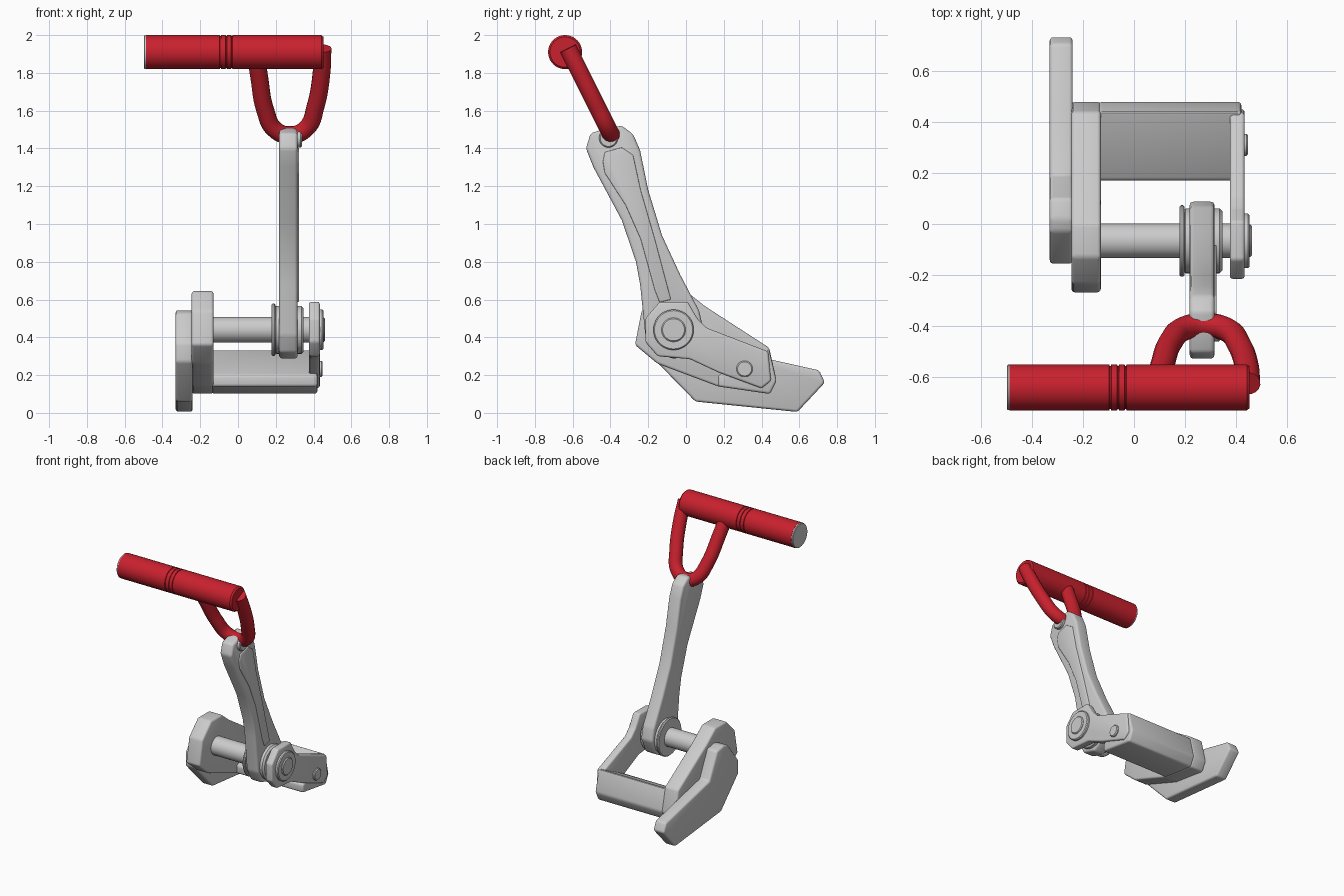
import bpy, bmesh, math

cube = bpy.data.objects.get("Cube")
if cube:
    bpy.data.objects.remove(cube, do_unlink=True)


def make_material(name, rgb):
    mat = bpy.data.materials.new(name)
    mat.use_nodes = True
    mat.diffuse_color = (*rgb, 1)
    mat.node_tree.nodes["Principled BSDF"].inputs["Base Color"].default_value = (*rgb, 1)
    return mat


GREY = make_material("light grey metal", (0.6, 0.6, 0.6))
RED = make_material("red plastic", (0.58, 0.015, 0.027))


def select_only(obj):
    bpy.ops.object.select_all(action="DESELECT")
    obj.select_set(True)
    bpy.context.view_layer.objects.active = obj


def finish(name, bm, mat, bevel=0.0):
    bmesh.ops.recalc_face_normals(bm, faces=bm.faces)
    mesh = bpy.data.meshes.new(name)
    bm.to_mesh(mesh)
    bm.free()
    mesh.materials.append(mat)
    obj = bpy.data.objects.new(name, mesh)
    bpy.context.collection.objects.link(obj)
    select_only(obj)
    if bevel:
        mod = obj.modifiers.new("soft edges", "BEVEL")
        mod.width = bevel
        mod.segments = 3
        mod.limit_method = "ANGLE"
        mod.angle_limit = math.radians(12)
        bpy.ops.object.modifier_apply(modifier=mod.name)
    bpy.ops.object.shade_smooth_by_angle(angle=math.radians(32))
    return obj


def plate(name, x0, x1, profile, bevel=0.014):
    """Side profile (y, z) extruded across x."""
    bm = bmesh.new()
    face = bm.faces.new([bm.verts.new((x0, y, z)) for y, z in profile])
    result = bmesh.ops.extrude_face_region(bm, geom=[face])
    verts = [v for v in result["geom"] if isinstance(v, bmesh.types.BMVert)]
    bmesh.ops.translate(bm, vec=(x1 - x0, 0, 0), verts=verts)
    return finish(name, bm, GREY, bevel)


def turned(name, y, z, rings, mat=GREY, sides=48):
    """Round part about an x-parallel axis, from (x, radius) rings."""
    bm = bmesh.new()
    loops = []
    for x, r in rings:
        angles = [math.tau * i / sides for i in range(sides)]
        loops.append([bm.verts.new((x, y + r * math.cos(a), z + r * math.sin(a))) for a in angles])
    for a, b in zip(loops, loops[1:]):
        for i in range(sides):
            j = (i + 1) % sides
            bm.faces.new((a[i], a[j], b[j], b[i]))
    bm.faces.new(loops[0])
    bm.faces.new(loops[-1])
    return finish(name, bm, mat)


def disc(name, y, z, x0, x1, r, soft=0.006):
    return turned(name, y, z, [(x0, r - soft), (x0 + soft, r), (x1 - soft, r), (x1, r - soft)])


# Pedal plate and the thick bracket beside it
plate("pedal_plate", -0.33, -0.24, [
    (-0.155, 0.27), (-0.155, 0.37), (-0.03, 0.53), (0.02, 0.545), (0.10, 0.53), (0.19, 0.34),
    (0.46, 0.28), (0.705, 0.225), (0.735, 0.16), (0.59, 0.005), (0.05, 0.06)])
plate("thick_bracket", -0.245, -0.13, [
    (-0.27, 0.36), (-0.235, 0.54), (-0.13, 0.645), (0.0, 0.645), (0.10, 0.565), (0.44, 0.345),
    (0.48, 0.17), (0.445, 0.10), (0.17, 0.14), (-0.15, 0.26)])

# Crossbar and thin bracket
plate("crossbar", -0.14, 0.42, [
    (0.17, 0.20), (0.17, 0.14), (0.445, 0.10), (0.48, 0.17), (0.44, 0.335)])
plate("thin_bracket", 0.375, 0.433, [
    (-0.14, 0.587), (-0.215, 0.50), (-0.215, 0.375), (-0.15, 0.30), (0.02, 0.285), (0.17, 0.215),
    (0.40, 0.13), (0.45, 0.17), (0.435, 0.325), (0.11, 0.45), (0.06, 0.50), (0.01, 0.587)], 0.012)

# Axle with its washers and end caps
AY, AZ = -0.066, 0.44
disc("axle", AY, AZ, -0.15, 0.40, 0.068)
disc("inner_washer", AY, AZ, 0.178, 0.198, 0.14)
disc("hub", AY, AZ, 0.19, 0.347, 0.127, 0.012)
disc("axle_cap", AY, AZ, 0.42, 0.452, 0.107)
disc("axle_pin", AY, AZ, 0.42, 0.461, 0.064)
disc("crossbar_pin", 0.31, 0.233, 0.40, 0.447, 0.043)

# Lever arm with raised side panel
plate("lever_arm", 0.218, 0.315, [
    (-0.53, 1.40), (-0.505, 1.48), (-0.43, 1.505), (-0.34, 1.52), (-0.28, 1.476), (-0.243, 1.39),
    (-0.20, 1.18), (-0.127, 0.94), (-0.03, 0.73), (0.07, 0.54), (0.09, 0.45), (0.04, 0.34),
    (-0.06, 0.285), (-0.17, 0.32), (-0.215, 0.41), (-0.243, 0.68), (-0.265, 0.80),
    (-0.34, 1.02), (-0.49, 1.30)], 0.016)
plate("arm_panel", 0.30, 0.323, [
    (-0.44, 1.33), (-0.43, 1.38), (-0.34, 1.405), (-0.28, 1.365), (-0.24, 1.18), (-0.165, 0.92),
    (-0.08, 0.60), (-0.14, 0.585), (-0.165, 0.65), (-0.24, 0.92), (-0.32, 1.10), (-0.43, 1.27)], 0.006)
disc("arm_eyelet", -0.41, 1.455, 0.24, 0.338, 0.05)

# Bent tube joining the arm to the grip
data = bpy.data.curves.new("handle_loop", "CURVE")
data.dimensions = "3D"
data.bevel_depth = 0.047
data.bevel_resolution = 6
data.resolution_u = 10
data.use_fill_caps = True
path = [(0.095, 1.90), (0.112, 1.78), (0.145, 1.60), (0.195, 1.50), (0.28, 1.47),
        (0.365, 1.51), (0.41, 1.62), (0.442, 1.80), (0.448, 1.93)]
spline = data.splines.new("BEZIER")
spline.bezier_points.add(len(path) - 1)
for point, (x, z) in zip(spline.bezier_points, path):
    point.co = (x, -0.395 - 0.5 * (z - 1.47), z)
    point.handle_left_type = point.handle_right_type = "AUTO"
loop = bpy.data.objects.new("handle_loop", data)
bpy.context.collection.objects.link(loop)
data.materials.append(RED)
select_only(loop)
bpy.ops.object.convert(target="MESH")
bpy.ops.object.shade_smooth_by_angle(angle=math.radians(40))

# Grip with fine grooves and a grey end cap
R = 0.09
rings = [(-0.487, R)]
for x in (-0.093, -0.062, -0.033):
    rings += [(x - 0.004, R), (x - 0.002, R - 0.005), (x + 0.002, R - 0.005), (x + 0.004, R)]
rings += [(0.442, R), (0.453, R - 0.01)]
turned("grip", -0.64, 1.91, rings, RED)
disc("grip_end_cap", -0.64, 1.91, -0.498, -0.48, R - 0.001, 0.004)
